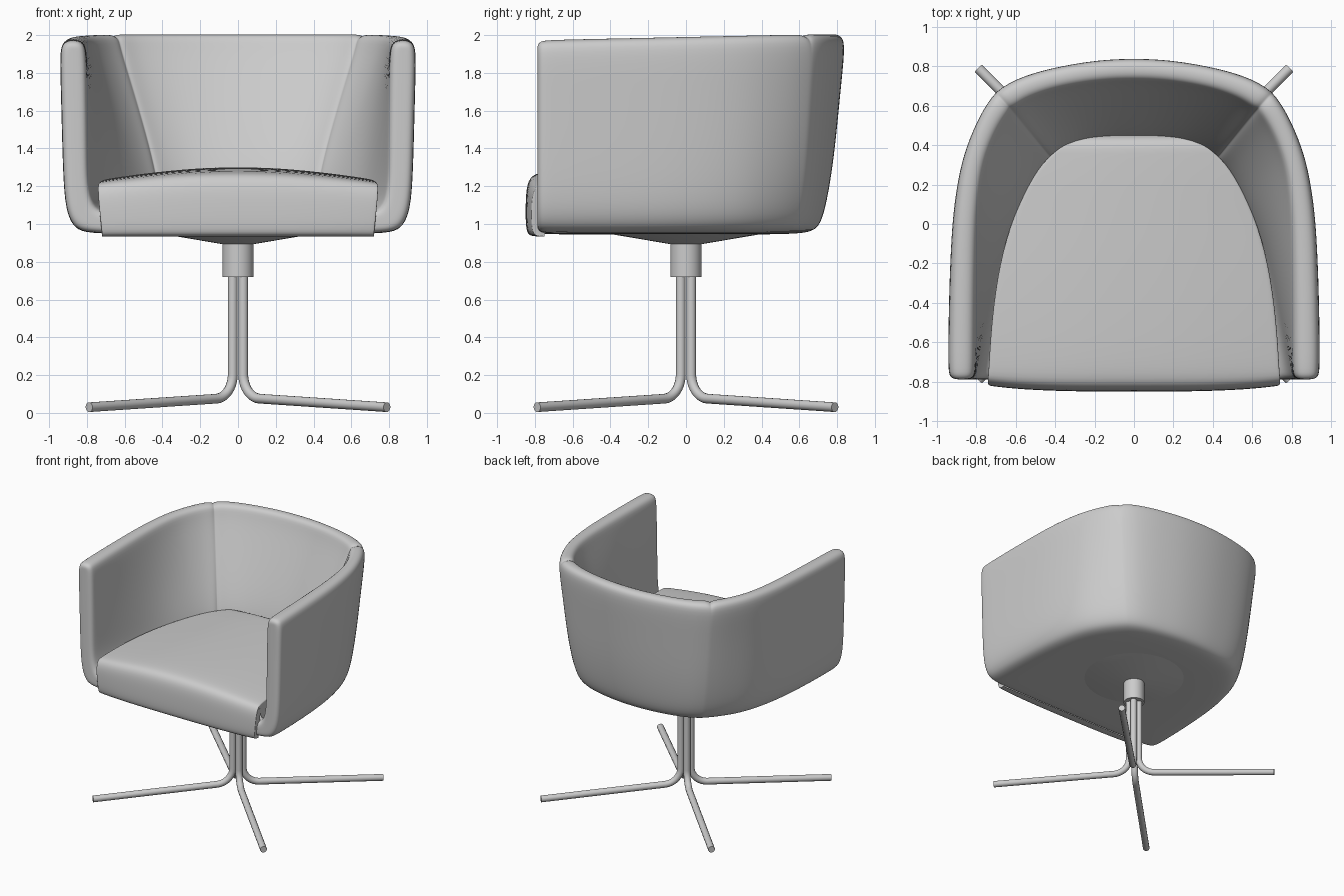
import bpy, bmesh, math
from mathutils import Vector

if "Cube" in bpy.data.objects:
    bpy.data.objects.remove(bpy.data.objects["Cube"])


def make_object(name, bm):
    bmesh.ops.remove_doubles(bm, verts=bm.verts, dist=0.0005)
    bmesh.ops.recalc_face_normals(bm, faces=bm.faces)
    me = bpy.data.meshes.new(name)
    bm.to_mesh(me)
    bm.free()
    ob = bpy.data.objects.new(name, me)
    bpy.context.collection.objects.link(ob)
    return ob


def grid_mesh(grid):
    bm = bmesh.new()
    vs = [[bm.verts.new(p) for p in row] for row in grid]
    for a, b in zip(vs, vs[1:]):
        for i in range(len(a) - 1):
            bm.faces.new((a[i], a[i + 1], b[i + 1], b[i]))
    return bm


def smooth(ob, levels=0, angle=60):
    if levels:
        m = ob.modifiers.new("Subdivision", 'SUBSURF')
        m.levels = m.render_levels = levels
    for p in ob.data.polygons:
        p.use_smooth = True
    if not levels:
        bpy.ops.object.select_all(action='DESELECT')
        ob.select_set(True)
        bpy.context.view_layer.objects.active = ob
        bpy.ops.object.shade_smooth_by_angle(angle=math.radians(angle))


def spline(pts, t):
    """Catmull-Rom through a half outline that mirrors at its last point."""
    p = [2 * pts[0] - pts[1]] + pts + [Vector((-pts[-2].x, pts[-2].y))]
    i = min(int(t), len(pts) - 2)
    f = t - i
    a, b, c, d = p[i:i + 4]
    return 0.5 * (2 * b + (c - a) * f + (2 * a - 5 * b + 4 * c - d) * f * f
                  + (3 * b - a - 3 * c + d) * f ** 3)


# Shell half outlines, front arm end to back centre
def outline(*xy):
    return [Vector(p) for p in xy]


TOP = outline((.945, -.74), (.935, -.2), (.888, .28), (.705, .67), (.37, .805), (0, .845))
LOW = outline((.92, -.74), (.905, -.2), (.83, .27), (.60, .61), (.31, .715), (0, .745))
FOOT = outline((.72, -.74), (.70, -.2), (.60, .22), (.42, .46), (.22, .55), (0, .57))
MID = outline((0, -.74), (0, -.2), (0, .05), (0, .15), (0, .2), (0, .22))
RIM = outline((.80, -.74), (.795, -.2), (.765, .25), (.615, .57), (.33, .69), (0, .722))
SEAT = outline((.79, -.74), (.69, -.2), (.56, .12), (.42, .33), (.22, .425), (0, .44))

# Shell rows: height, outline A, outline B, blend
rows = [(.945, MID, MID, 0), (.945, FOOT, FOOT, 0), (.96, FOOT, LOW, .6), (1.0, FOOT, LOW, .82),
        (1.1, LOW, LOW, 0), (1.35, LOW, TOP, .42), (1.7, LOW, TOP, .75), (1.93, TOP, TOP, 0),
        (1.995, TOP, RIM, .1), (2.008, TOP, RIM, .5), (1.995, TOP, RIM, .9), (1.93, RIM, RIM, 0),
        (1.7, RIM, SEAT, .35), (1.4, RIM, SEAT, .8), (1.22, SEAT, SEAT, 0), (1.1, SEAT, MID, .03),
        (1.065, SEAT, MID, .1), (1.06, SEAT, MID, .2), (1.05, MID, MID, 0)]
params = [0, .5, 1, 1.5, 2, 2.35, 2.7, 2.95, 3, 3.05, 3.3, 3.65, 4, 4.5, 5]
columns = []
for t in params:
    col = []
    for z, A, B, f in rows:
        p = spline([a.lerp(b, f) for a, b in zip(A, B)], t)
        if z > 1.9:
            z -= .03 * max(0, (.65 - p.y) / 1.4)
        col.append(Vector((0 if t == 5 else p.x, p.y, z)))
    columns.append(col)


def core(col):
    """Middle of the wall thickness for every row."""
    out = [(a + b) / 2 for a, b in zip(col, reversed(col))]
    for p in out:
        p.z = min(p.z, 1.91)
    return out


# Seam groove over the rim and inner wall at the back corners
c = columns[params.index(3)]
m = core(c)
columns[params.index(3)] = [p.lerp(q, .2 if 8 <= i <= 11 else .08 if i > 11 else 0)
                            for i, (p, q) in enumerate(zip(c, m))]
# Rounded front ends of the arms
c, m = columns[0], core(columns[0])
for s, y in ((.12, -.77), (.4, -.787), (1, -.787)):
    columns.insert(0, [Vector((*p.lerp(q, s).xy[:1], y, p.lerp(q, s).z)) for p, q in zip(c, m)])
shell = make_object("shell", grid_mesh(columns))
mir = shell.modifiers.new("Mirror", 'MIRROR')
mir.merge_threshold = .001
smooth(shell, 2)

# Seat cushion rows: y, z, half width, crown drop at the sides
profile = [(-.75, .935, .72, 0), (-.825, .933, .72, 0), (-.848, .96, .722, 0), (-.85, 1.08, .733, .02),
           (-.846, 1.2, .742, .04), (-.82, 1.262, .742, .055), (-.75, 1.282, .738, .06),
           (-.5, 1.293, .725, .06), (-.2, 1.3, .685, .06), (.05, 1.302, .61, .055),
           (.25, 1.302, .51, .04), (.36, 1.3, .42, .03), (.45, 1.297, .28, .01), (.47, 1.1, .26, 0)]
across = [-1, -.97, -.8, -.5, -.2, .2, .5, .8, .97, 1]
grid = []
for i, (y, z, w, drop) in enumerate(profile):
    bow = .03 if 0 < i < 6 else 0
    line = [Vector((w * u, y + bow * u ** 4, z - drop * u * u)) for u in across]
    ends = []
    for p in (line[0], line[-1]):
        q = Vector((p.x * .99, -.75, p.z)) if i < 6 else Vector((p.x * .98, p.y, 1.05))
        ends.append(q)
        ends.append(p.lerp(q, .12))
    grid.append([ends[0], ends[1]] + line + [ends[3], ends[2]])
smooth(make_object("seat_cushion", grid_mesh(grid)), 2)


# Swivel plate and hub
def cone(name, r_low, r_high, z0, z1):
    bpy.ops.mesh.primitive_cone_add(vertices=48, radius1=r_low, radius2=r_high,
                                    depth=z1 - z0, location=(0, 0, (z0 + z1) / 2))
    ob = bpy.context.object
    ob.name = name
    smooth(ob, 0, 30)


cone("swivel_plate", .08, .42, .893, .95)
cone("hub", .082, .082, .72, .90)

# Four bent tube legs
path = [(.039, .8)]
path += [(.169 - .13 * math.cos(a), .205 - .13 * math.sin(a))
         for a in [math.radians(86) * k / 10 for k in range(11)]]
path.append((1.115, .030))
for k, name in enumerate(("back_right", "back_left", "front_left", "front_right")):
    cu = bpy.data.curves.new(name + "_leg", 'CURVE')
    cu.dimensions = '3D'
    cu.bevel_depth = .026
    cu.bevel_resolution = 4
    cu.use_fill_caps = True
    sp = cu.splines.new('POLY')
    sp.points.add(len(path) - 1)
    a = math.radians(45 + 90 * k)
    for pt, (d, z) in zip(sp.points, path):
        pt.co = (d * math.cos(a), d * math.sin(a), z, 1)
    sp.use_smooth = True
    bpy.context.collection.objects.link(bpy.data.objects.new(name + "_leg", cu))
